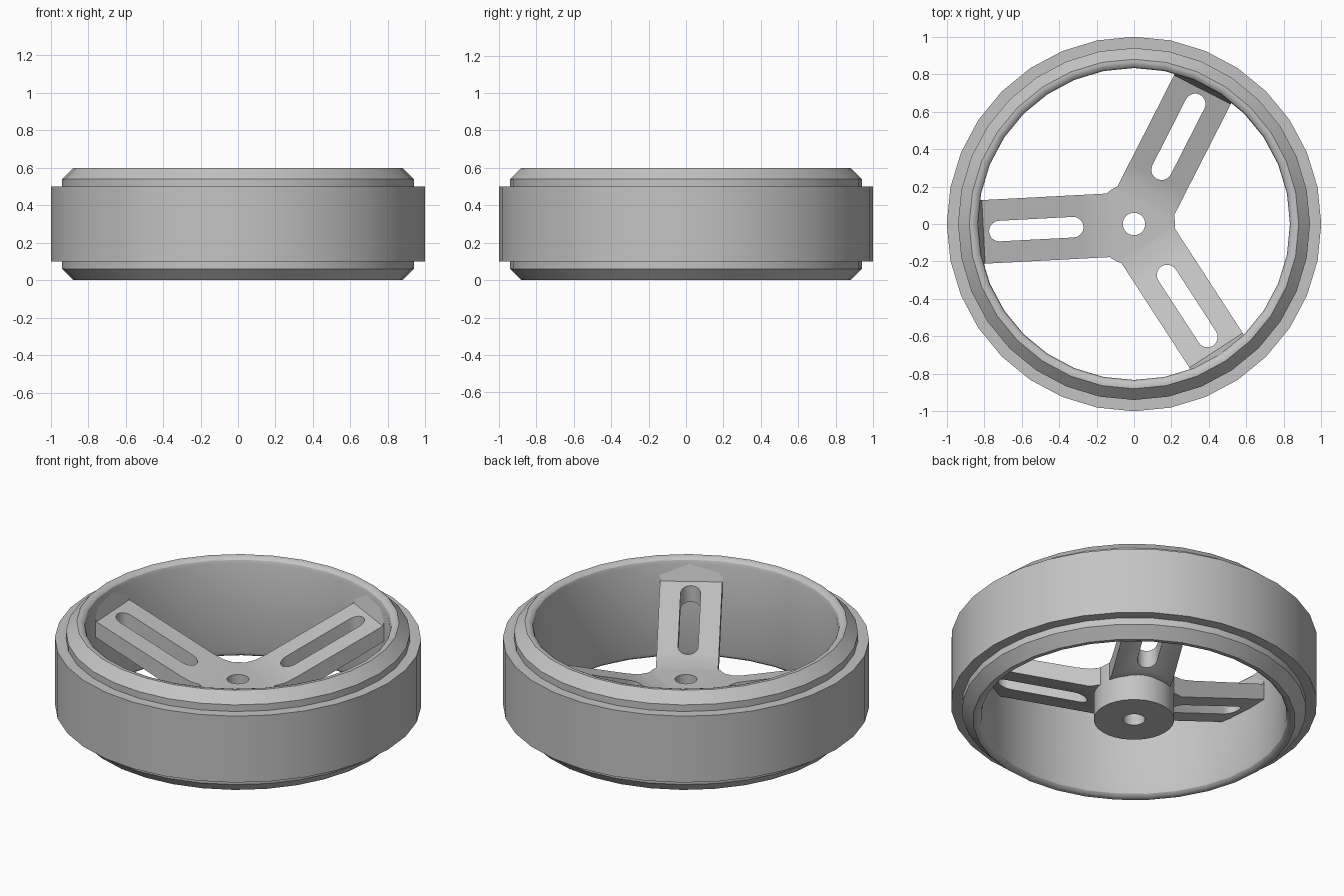
import bpy, bmesh, math
from mathutils import Matrix

if "Cube" in bpy.data.objects:
    bpy.data.objects.remove(bpy.data.objects["Cube"])

grey = bpy.data.materials.new("plain_grey")
colour = (0.55, 0.55, 0.55, 1)
grey.diffuse_color = colour
grey.use_nodes = True
grey.node_tree.nodes["Principled BSDF"].inputs["Base Color"].default_value = colour


def make_object(name, bm):
    bmesh.ops.recalc_face_normals(bm, faces=bm.faces)
    mesh = bpy.data.meshes.new(name)
    bm.to_mesh(mesh)
    bm.free()
    mesh.materials.append(grey)
    obj = bpy.data.objects.new(name, mesh)
    bpy.context.collection.objects.link(obj)
    return obj


def smooth(obj):
    bpy.ops.object.select_all(action="DESELECT")
    obj.select_set(True)
    bpy.context.view_layer.objects.active = obj
    bpy.ops.object.shade_smooth_by_angle(angle=math.radians(30))


def lathe(name, profile, sides):
    """Turn a closed (radius, height) profile around z."""
    bm = bmesh.new()
    rings = []
    for i in range(sides):
        a = math.tau * i / sides
        rings.append([bm.verts.new((r * math.cos(a), r * math.sin(a), z)) for r, z in profile])
    n = len(profile)
    for i in range(sides):
        a, b = rings[i], rings[(i + 1) % sides]
        for j in range(n):
            k = (j + 1) % n
            bm.faces.new((a[j], b[j], b[k], a[k]))
    obj = make_object(name, bm)
    smooth(obj)
    return obj


def prism(name, points, offset):
    """Extrude a flat outline of 3D points along an offset."""
    bm = bmesh.new()
    face = bm.faces.new([bm.verts.new(p) for p in points])
    out = bmesh.ops.extrude_face_region(bm, geom=[face])
    bmesh.ops.translate(bm, vec=offset, verts=[v for v in out["geom"] if isinstance(v, bmesh.types.BMVert)])
    return make_object(name, bm)


# Rim: mirrored about mid height, chamfered outside, rounded lip inside
mid = 0.3
upper = [(0.94, 0.54), (0.88, 0.6), (0.865, 0.6), (0.85, 0.595), (0.839, 0.585), (0.833, 0.565)]
lower = [(r, 2 * mid - z) for r, z in reversed(upper)]
lathe("rim", upper + lower, 32)

# Tread band around the rim
lathe("tread_band", [(0.935, 0.1), (1, 0.1), (1, 0.5), (0.935, 0.5)], 32)

# Hub with a shaft hole
lathe("hub", [(0.06, 0), (0.22, 0), (0.22, 0.257), (0.06, 0.257)], 32)

# Spokes: rising arms with a steep end pad and a rounded slot
half_width = 0.17
side = [(0.1, 0.15), (0.2, 0.15), (0.835, 0.385), (0.835, 0.57), (0.805, 0.47),
        (0.27, 0.28), (0.2, 0.26), (0.1, 0.256)]
slot_radius, slot_in, slot_out = 0.055, 0.325, 0.72
slot = []
for centre, start in ((slot_out, -90), (slot_in, 90)):
    for i in range(11):
        a = math.radians(start + 18 * i)
        slot.append((centre + slot_radius * math.cos(a), slot_radius * math.sin(a), 0))

spoke = prism("spoke", [(r, -half_width, z) for r, z in side], (0, 2 * half_width, 0))
cutter = prism("slot_cutter", slot, (0, 0, 0.8))
cutter.hide_render = True
cut = spoke.modifiers.new("slot", "BOOLEAN")
cut.operation = "DIFFERENCE"
cut.solver = "EXACT"
cut.object = cutter
bpy.context.view_layer.update()
mesh = bpy.data.meshes.new_from_object(spoke.evaluated_get(bpy.context.evaluated_depsgraph_get()))
for obj in (spoke, cutter):
    bpy.data.objects.remove(obj)

for name, angle in (("rear_spoke", 63), ("right_spoke", 183), ("front_spoke", 303)):
    arm = bpy.data.objects.new(name, mesh.copy())
    arm.data.transform(Matrix.Rotation(math.radians(angle), 4, "Z"))
    bpy.context.collection.objects.link(arm)
    smooth(arm)
